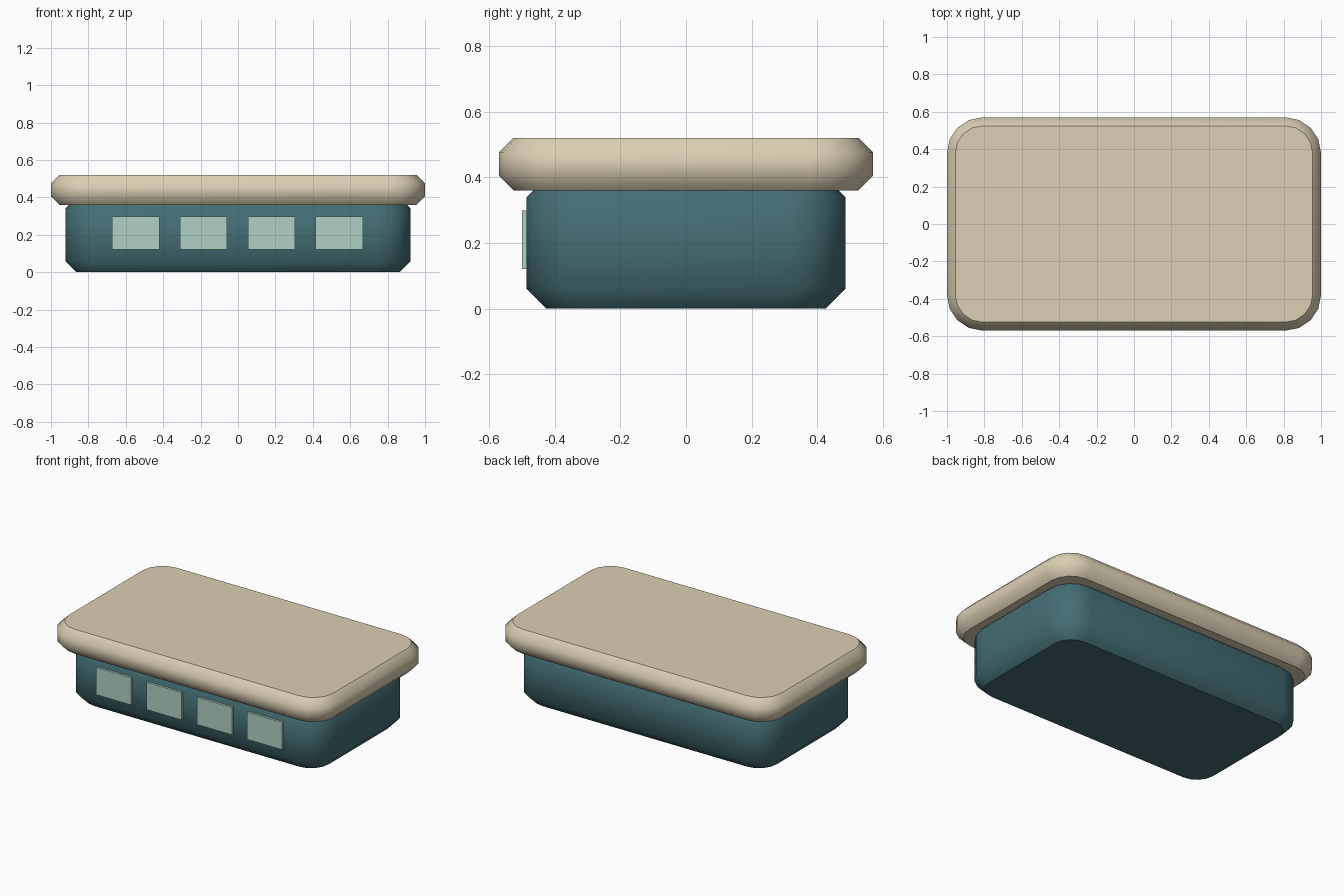
import bpy, bmesh
from math import cos, sin, pi

cube = bpy.data.objects.get("Cube")
if cube:
    bpy.data.objects.remove(cube, do_unlink=True)


def srgb(r, g, b):
    lin = [((c / 255 + 0.055) / 1.055) ** 2.4 for c in (r, g, b)]
    return (*lin, 1.0)


def material(name, color):
    m = bpy.data.materials.new(name)
    m.use_nodes = True
    m.diffuse_color = color
    m.node_tree.nodes["Principled BSDF"].inputs["Base Color"].default_value = color
    return m


def make_object(name, bm, mat):
    bmesh.ops.recalc_face_normals(bm, faces=bm.faces)
    mesh = bpy.data.meshes.new(name)
    bm.to_mesh(mesh)
    bm.free()
    mesh.materials.append(mat)
    obj = bpy.data.objects.new(name, mesh)
    bpy.context.collection.objects.link(obj)
    return obj


def outline(hx, hy, radius, steps=4):
    """Points round a rectangle with rounded corners."""
    points = []
    for quarter, (sx, sy) in enumerate([(1, 1), (-1, 1), (-1, -1), (1, -1)]):
        for i in range(steps + 1):
            a = (quarter + i / steps) * pi / 2
            points.append((sx * (hx - radius) + radius * cos(a),
                           sy * (hy - radius) + radius * sin(a)))
    return points


def chamfered_slab(name, hx, hy, radius, z0, z1, chamfer, mat):
    """Rounded slab with chamfered rims, smooth sides and flat caps."""
    bm = bmesh.new()
    rings = []
    for z, inset in [(z0, chamfer), (z0 + chamfer, 0),
                     (z1 - chamfer, 0), (z1, chamfer)]:
        pts = outline(hx - inset, hy - inset, radius - inset)
        rings.append([bm.verts.new((x, y, z)) for x, y in pts])
    n = len(rings[0])
    for low, high in zip(rings, rings[1:]):
        for i in range(n):
            j = (i + 1) % n
            bm.faces.new((low[i], low[j], high[j], high[i])).smooth = True
    bm.faces.new(rings[0])
    bm.faces.new(rings[-1])
    return make_object(name, bm, mat)


def box(name, center, size, mat):
    bm = bmesh.new()
    bmesh.ops.create_cube(bm, size=1)
    bmesh.ops.scale(bm, vec=size, verts=bm.verts)
    bmesh.ops.translate(bm, vec=center, verts=bm.verts)
    return make_object(name, bm, mat)


teal = material("deep teal", srgb(67, 110, 116))
cream = material("warm cream", srgb(220, 207, 179))
mint = material("pale mint", srgb(176, 210, 196))

# Body and overhanging lid
chamfered_slab("body", 0.923, 0.485, 0.185, 0, 0.40, 0.06, teal)
chamfered_slab("lid", 1.0, 0.57, 0.19, 0.36, 0.52, 0.045, cream)

# Row of front windows
for i in range(4):
    x = -0.0025 + (i - 1.5) * 0.363
    box(f"window_{i + 1}", (x, -0.49, 0.209), (0.253, 0.02, 0.178), mint)
